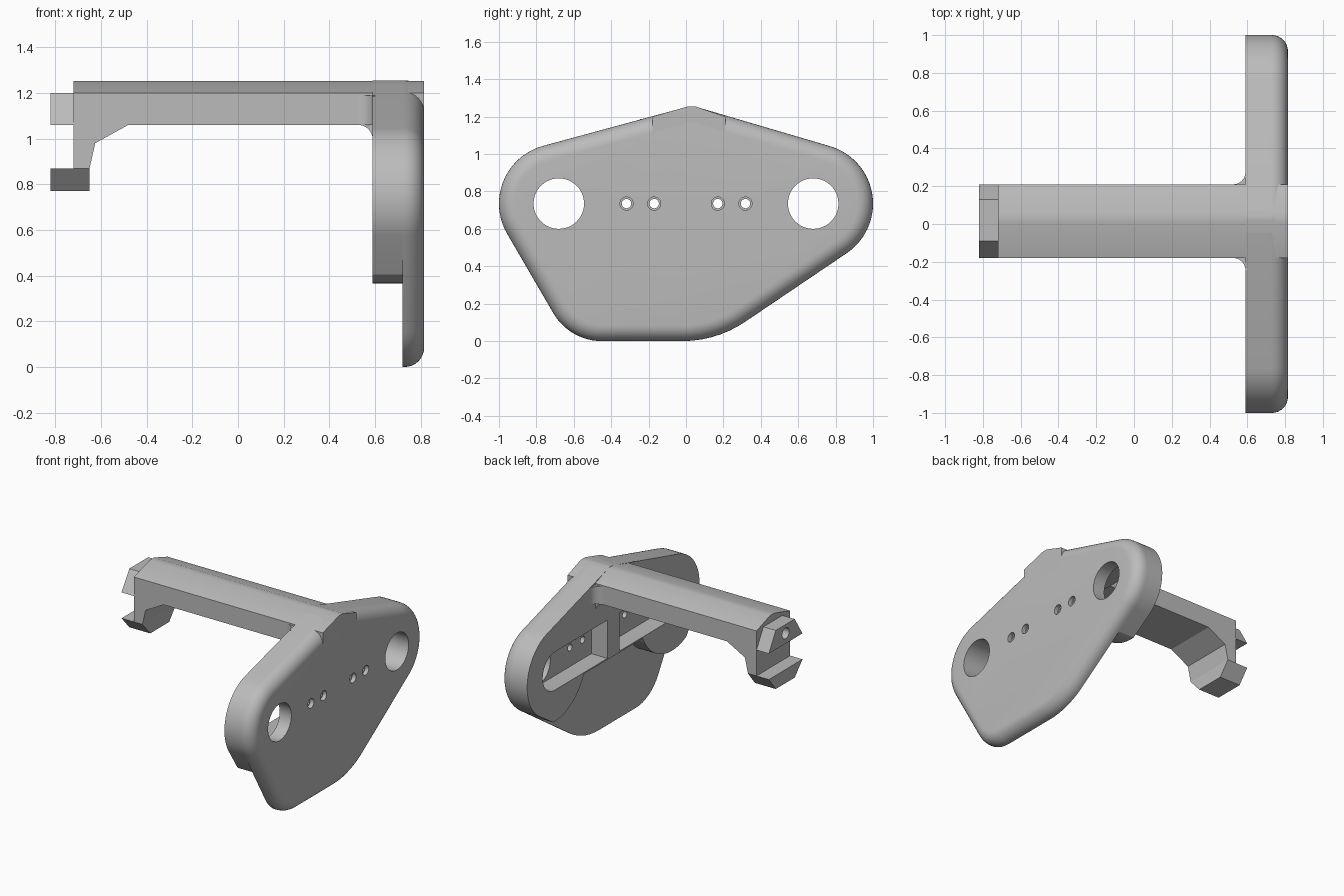
import bpy, bmesh
from math import sin, cos, pi, radians

cube = bpy.data.objects.get("Cube")
if cube:
    bpy.data.objects.remove(cube, do_unlink=True)

grey = bpy.data.materials.new("plain grey")
grey.use_nodes = True
grey.diffuse_color = (0.5, 0.5, 0.5, 1)
grey.node_tree.nodes["Principled BSDF"].inputs["Base Color"].default_value = (0.5, 0.5, 0.5, 1)

BACK, MID, FACE = 0.59, 0.72, 0.815      # depth layers of the mounting plate
HOLE_Y, HOLE_Z = 0.68, 0.735


def loft(name, rings, shade=True):
    """Closed solid through equal-length rings of 3D points."""
    bm = bmesh.new()
    loops = [[bm.verts.new(p) for p in ring] for ring in rings]
    n = len(loops[0])
    bm.faces.new(loops[0])
    bm.faces.new(loops[-1])
    for a, b in zip(loops, loops[1:]):
        for i in range(n):
            j = (i + 1) % n
            bm.faces.new((a[i], a[j], b[j], b[i]))
    bmesh.ops.recalc_face_normals(bm, faces=bm.faces)
    mesh = bpy.data.meshes.new(name)
    bm.to_mesh(mesh)
    bm.free()
    mesh.materials.append(grey)
    ob = bpy.data.objects.new(name, mesh)
    bpy.context.collection.objects.link(ob)
    if shade:
        smooth(ob)
    return ob


def smooth(ob):
    bpy.ops.object.select_all(action='DESELECT')
    ob.select_set(True)
    bpy.context.view_layer.objects.active = ob
    bpy.ops.object.shade_smooth_by_angle(angle=radians(28))


def prism(name, pts, axis, a, b, shade=True):
    """Extrude a 2D profile along one axis from a to b."""
    place = {'x': lambda p, t: (t, p[0], p[1]),
             'y': lambda p, t: (p[0], t, p[1]),
             'z': lambda p, t: (p[0], p[1], t)}[axis]
    return loft(name, [[place(p, t) for p in pts] for t in (a, b)], shade)


def arc(cx, cy, r, start, end, n=24):
    return [(cx + r * cos(radians(start + (end - start) * i / n)),
             cy + r * sin(radians(start + (end - start) * i / n))) for i in range(n + 1)]


def cut(ob, cutters):
    for c in cutters:
        c.hide_render = True
        mod = ob.modifiers.new("cut", 'BOOLEAN')
        mod.operation = 'DIFFERENCE'
        mod.solver = 'EXACT'
        mod.object = c
        bpy.context.view_layer.objects.active = ob
        bpy.ops.object.modifier_apply(modifier=mod.name)
    smooth(ob)


def discard(cutters):
    for c in cutters:
        bpy.data.objects.remove(c, do_unlink=True)


# Plate outline: hull around five circles (y, z, radius)
CIRCLES = [(-HOLE_Y, HOLE_Z, 0.32), (HOLE_Y, HOLE_Z, 0.32), (0.03, 1.145, 0.11),
           (-0.45, 0.3, 0.3), (-0.02, 0.6, 0.6)]
SEGS = 72


def circle_points(shrink):
    return [(y + (r - shrink) * cos(2 * pi * i / SEGS), z + (r - shrink) * sin(2 * pi * i / SEGS))
            for y, z, r in CIRCLES for i in range(SEGS)]


def hull_indices(pts):
    order = sorted(range(len(pts)), key=lambda i: (round(pts[i][0], 6), pts[i][1]))

    def half(seq):
        out = []
        for i in seq:
            while len(out) > 1:
                (ax, ay), (bx, by), (cx, cy) = pts[out[-2]], pts[out[-1]], pts[i]
                if (bx - ax) * (cy - ay) - (by - ay) * (cx - ax) > 1e-7:
                    break
                out.pop()
            out.append(i)
        return out[:-1]
    return half(order) + half(order[::-1])


index = hull_indices(circle_points(0))


def outline(shrink=0):
    pts = circle_points(shrink)
    return [pts[i] for i in index]


# Front plate with a rounded outer rim
R = 0.085
rings = [[(MID, y, z) for y, z in outline()]]
for k in range(9):
    t = k / 8 * pi / 2
    rings.append([(FACE - R + R * sin(t), y, z) for y, z in outline(R * (1 - cos(t)))])
plate = loft("mounting_plate", rings, False)

# Thick rear body: upper outline with two round lobes below
LOBE, BRIDGE = 0.37, 24


def kept(p):
    inside = any((p[0] - s * HOLE_Y) ** 2 + (p[1] - HOLE_Z) ** 2 < LOBE ** 2 for s in (-1, 1))
    return inside or p[1] > 0.59


ring = outline()
n = len(ring)
first = next(i for i in range(n) if kept(ring[i]) and not kept(ring[i - 1]))
body_pts = [p for p in ring[first:] + ring[:first] if kept(p)]
body_pts += arc(-HOLE_Y, HOLE_Z, LOBE, 243, 360 - BRIDGE)
body_pts += arc(HOLE_Y, HOLE_Z, LOBE, 180 + BRIDGE, 273)
body = prism("rear_body", body_pts, 'x', BACK, MID, False)

# Pockets through the rear body, square inside and round outside
slots = []
for s in (-1, 1):
    pts = [(s * 0.07, HOLE_Z - 0.14)]
    pts += [(s * y, z) for y, z in arc(HOLE_Y, HOLE_Z, 0.14, -90, 90)]
    pts += [(s * 0.07, HOLE_Z + 0.14)]
    slots.append(prism("slot_cutter", pts, 'x', BACK - 0.1, MID + 0.1, False))
cut(body, slots)
discard(slots)

# Large holes and stepped screw holes in the plate
holes = []


def hole(y, r, a, b):
    holes.append(prism("hole_cutter", arc(y, HOLE_Z, r, 0, 360 - 7.5, 47), 'x', a, b, False))


for s in (-1, 1):
    hole(s * HOLE_Y, 0.135, 0.6, 0.9)
    for y in (0.17, 0.318):
        hole(s * y, 0.025, 0.6, 0.9)
        hole(s * y, 0.035, FACE - 0.03, 0.9)
cut(plate, holes)
discard(holes)

# Arm with a ridged top
Y0, Y1, LOW, SIDE, TIP = -0.18, 0.21, 1.06, 1.2, -0.72
arm = prism("arm", [(Y0, LOW), (Y1, LOW), (Y1, SIDE), (0.055, 1.253), (0.005, 1.253), (Y0, SIDE)],
            'x', TIP, FACE, False)

# Fillets where the arm meets the body
F = 0.065
side_arc = arc(BACK - F, F, F, 0, -90, 12)
for label, edge, s in (("left", Y1, 1), ("right", Y0, -1)):
    pts = [(x, edge + s * d) for x, d in side_arc]
    pts += [(BACK - F, edge - s * 0.02), (BACK + 0.01, edge - s * 0.02), (BACK + 0.01, edge + s * F)]
    prism("arm_fillet_" + label, pts, 'z', LOW, SIDE - 0.012)
pts = arc(BACK - F, LOW - F, F, 0, 90, 12)
pts += [(BACK - F, LOW + 0.02), (BACK + 0.01, LOW + 0.02), (BACK + 0.01, LOW - F)]
prism("arm_fillet_under", pts, 'y', Y0, Y1)

# Leg at the arm's end
prism("end_leg", [(TIP, 1.1), (TIP, 0.87), (-0.65, 0.87), (-0.625, 0.98), (-0.48, LOW), (-0.48, 1.1)],
      'y', Y0, Y1, False)

# Upper and lower jaws with slanted sides
upper = prism("upper_jaw", [(Y0, LOW), (Y1, LOW), (0.13, SIDE), (-0.09, SIDE)], 'x', -0.82, TIP, False)
prism("lower_jaw", [(Y0, 0.87), (Y1, 0.87), (0.13, 0.77), (-0.09, 0.77)], 'x', -0.82, -0.65, False)

# Bolt hole in the upper jaw, running into the arm
bolt = [prism("bolt_cutter", arc(0.015, 1.135, 0.04, 0, 345, 23), 'x', -0.9, -0.6, False)]
cut(upper, bolt)
cut(arm, bolt)
discard(bolt)
